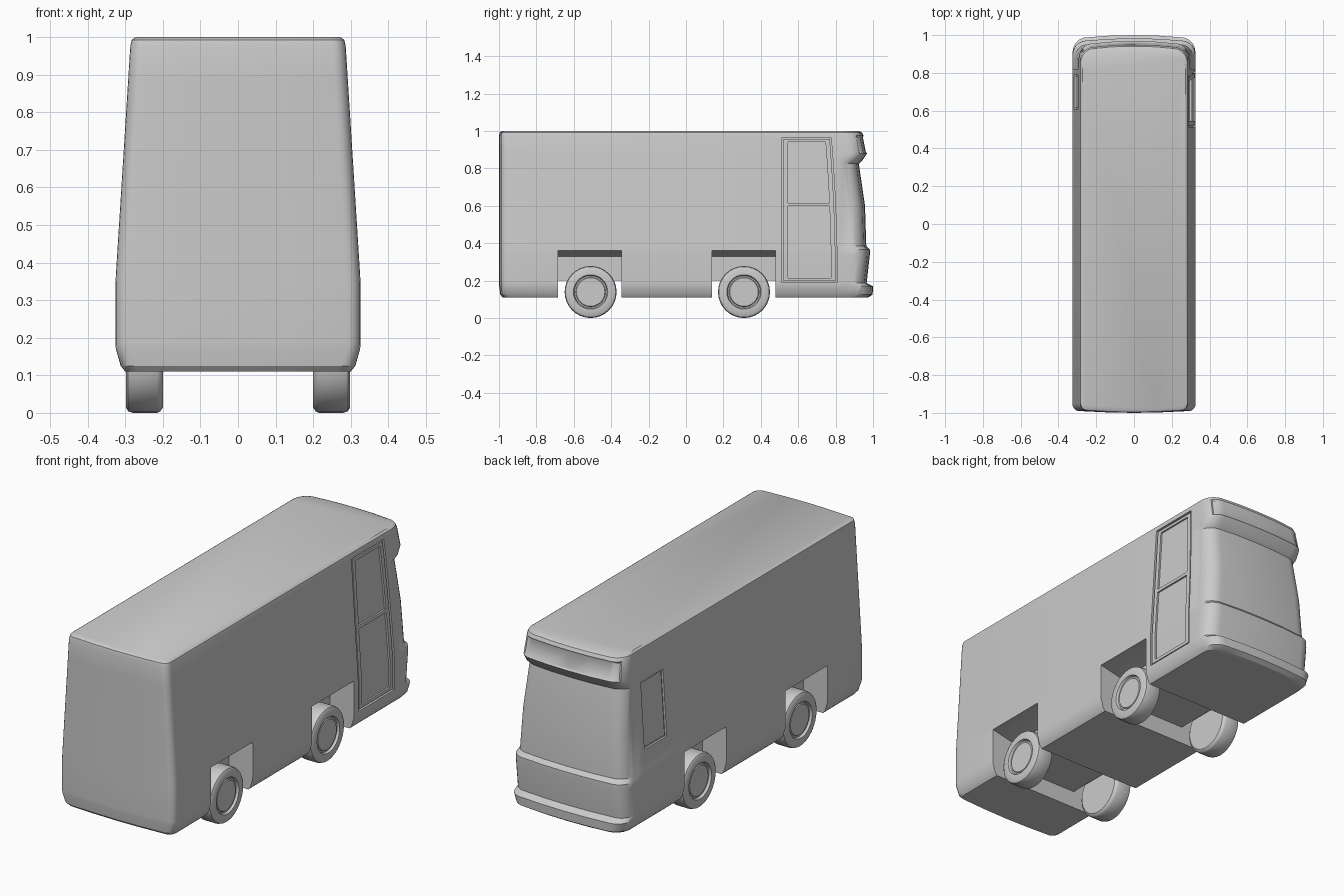
import bpy, bmesh, math

if "Cube" in bpy.data.objects:
    bpy.data.objects.remove(bpy.data.objects["Cube"])

grey = bpy.data.materials.new("plain_grey")
grey.diffuse_color = (0.6, 0.6, 0.6, 1)
grey.use_nodes = True
grey.node_tree.nodes["Principled BSDF"].inputs["Base Color"].default_value = grey.diffuse_color


def make(name, verts, faces):
    me = bpy.data.meshes.new(name)
    bm = bmesh.new()
    vs = [bm.verts.new(v) for v in verts]
    for f in faces:
        bm.faces.new([vs[i] for i in f])
    bmesh.ops.recalc_face_normals(bm, faces=bm.faces)
    bm.to_mesh(me)
    bm.free()
    me.materials.append(grey)
    ob = bpy.data.objects.new(name, me)
    bpy.context.collection.objects.link(ob)
    return ob


def activate(ob):
    bpy.ops.object.select_all(action='DESELECT')
    ob.select_set(True)
    bpy.context.view_layer.objects.active = ob


def smooth(ob, deg=32):
    activate(ob)
    bpy.ops.object.shade_smooth_by_angle(angle=math.radians(deg))


def cut(ob, cutter):
    cutter.hide_render = True
    activate(ob)
    m = ob.modifiers.new("cut", 'BOOLEAN')
    m.operation, m.solver, m.object = 'DIFFERENCE', 'EXACT', cutter
    bpy.ops.object.modifier_apply(modifier=m.name)
    bpy.data.objects.remove(cutter)


def width(z):
    """Half width of the body: upright low down, leaning in above."""
    return 0.326 - max(0, z - 0.35) / 0.65 * 0.041


def loft(name, rings):
    n = len(rings[0])
    verts = [v for r in rings for v in r]
    faces = [list(range(n)), list(range(len(verts) - n, len(verts)))]
    for k in range(len(rings) - 1):
        for i in range(n):
            j = (i + 1) % n
            faces.append([k * n + i, k * n + j, (k + 1) * n + j, (k + 1) * n + i])
    return make(name, verts, faces)


# Body: stacked plan outlines (z, half width, cab y, tail y, cab side inset)
levels = [
    (0.11, 0.300, 0.975, -0.980, 0), (0.125, 0.312, 0.998, -0.993, 0),
    (0.17, 0.325, 1.0, -0.999, 0), (0.187, 0.326, 0.966, -1.0, 0),
    (0.34, 0.326, 0.983, -1.0, 0), (0.365, width(.365), 0.983, -1.0, 0),
    (0.385, width(.385), 0.964, -1.0, 0.008), (0.6, width(.6), 0.957, -1.0, 0.008),
    (0.825, width(.825), 0.924, -1.0, 0.008), (0.845, width(.845), 0.945, -1.0, 0),
    (0.88, width(.88), 0.968, -1.0, 0), (0.975, width(.975), 0.949, -1.0, 0),
    (0.992, 0.283, 0.941, -0.996, 0), (1.0, 0.272, 0.925, -0.983, 0)]


def ring(z, w, f, r, s):
    half = [(0, r), (w * 0.45, r + 0.003)]
    for i in range(6):                       # tail corner
        a = math.pi / 2 * i / 5
        half.append((w - 0.035 + 0.035 * math.sin(a), r + 0.047 - 0.037 * math.cos(a)))
    half += [(w, 0.82), (w - s, 0.845)]
    for i in range(8):                       # cab corner
        a = math.pi / 2 * i / 7
        half.append((w - s - 0.075 + 0.075 * math.cos(a), f - 0.09 + 0.078 * math.sin(a)))
    half += [(w * 0.4, f - 0.003), (0, f)]
    pts = half + [(-x, y) for x, y in half[-2:0:-1]]
    return [(x, y, z) for x, y in pts]


body = loft("bus_body", [ring(*l) for l in levels])

# Sunken sign panel in the header above the windscreen
bm = bmesh.new()
bm.from_mesh(body.data)
sign = [f for f in bm.faces if f.normal.y > 0.6 and 0.88 < f.calc_center_median().z < 0.975]
bmesh.ops.inset_region(bm, faces=sign, thickness=0.008, depth=-0.005)
bm.to_mesh(body.data)
bm.free()

# Wheel arches: low channel right across, deeper wells at the sides
arch = [(0.4, 0.05), (0.4, 0.368), (0.325, 0.36), (0.19, 0.33), (0.19, 0.2)]
arch += [(-x, z) for x, z in arch[::-1]]
for y0, y1 in ((-0.685, -0.345), (0.138, 0.478)):
    cut(body, loft("arch_cutter", [[(x, y, z) for x, z in arch] for y in (y0, y1)]))


def side_strip(name, side, ya, yb, z0, z1, d_in, d_out):
    """Solid following the body side; ya, yb give its edges at height z."""
    zs = [z0 + (z1 - z0) * i / 8 for i in range(9)]
    if z0 < 0.35 < z1:
        zs = sorted(zs + [0.35])
    return loft(name, [[(side * (width(z) + d), y(z), z) for d, y in
                        ((d_in, ya), (d_out, ya), (d_out, yb), (d_in, yb))] for z in zs])


def edge(y):
    return lambda z: y


def door_edge(off):
    return lambda z: 0.808 - off - 0.032 * ((z - 0.19) / 0.775) ** 2


# Door recess (right) and driver window recess (left)
cut(body, side_strip("door_cutter", 1, edge(0.513), door_edge(0), 0.19, 0.965, -0.012, 0.05))
cut(body, side_strip("window_cutter", -1, edge(0.61), edge(0.79), 0.49, 0.83, -0.010, 0.05))
smooth(body)

# Door frame bars inside the recess, leaving two sunken panes
bars = [("door_rear_bar", edge(0.522), edge(0.545), 0.197, 0.957),
        ("door_front_bar", door_edge(0.032), door_edge(0.008), 0.197, 0.957),
        ("door_bottom_bar", edge(0.545), door_edge(0.032), 0.197, 0.213),
        ("door_middle_bar", edge(0.545), door_edge(0.032), 0.598, 0.615),
        ("door_top_bar", edge(0.545), door_edge(0.032), 0.942, 0.957)]
for name, ya, yb, z0, z1 in bars:
    side_strip(name, 1, ya, yb, z0, z1, -0.014, -0.003)

# Driver window pane, set inside a thin groove
side_strip("driver_window", -1, edge(0.618), edge(0.782), 0.498, 0.822, -0.012, -0.006)

# Wheels: turned profile (x, radius) about the axle
prof = [(0.2, 0.125), (0.207, 0.135), (0.215, 0.139), (0.28, 0.139), (0.292, 0.135),
        (0.298, 0.125), (0.298, 0.092), (0.286, 0.087), (0.286, 0.080), (0.291, 0.076)]
N = 32
for end, yc in (("rear", -0.51), ("front", 0.31)):
    for label, side in (("right", 1), ("left", -1)):
        w = loft(f"{end}_{label}_wheel",
                 [[(side * x, yc + r * math.cos(2 * math.pi * i / N),
                    0.139 + r * math.sin(2 * math.pi * i / N)) for i in range(N)]
                  for x, r in prof])
        smooth(w)
